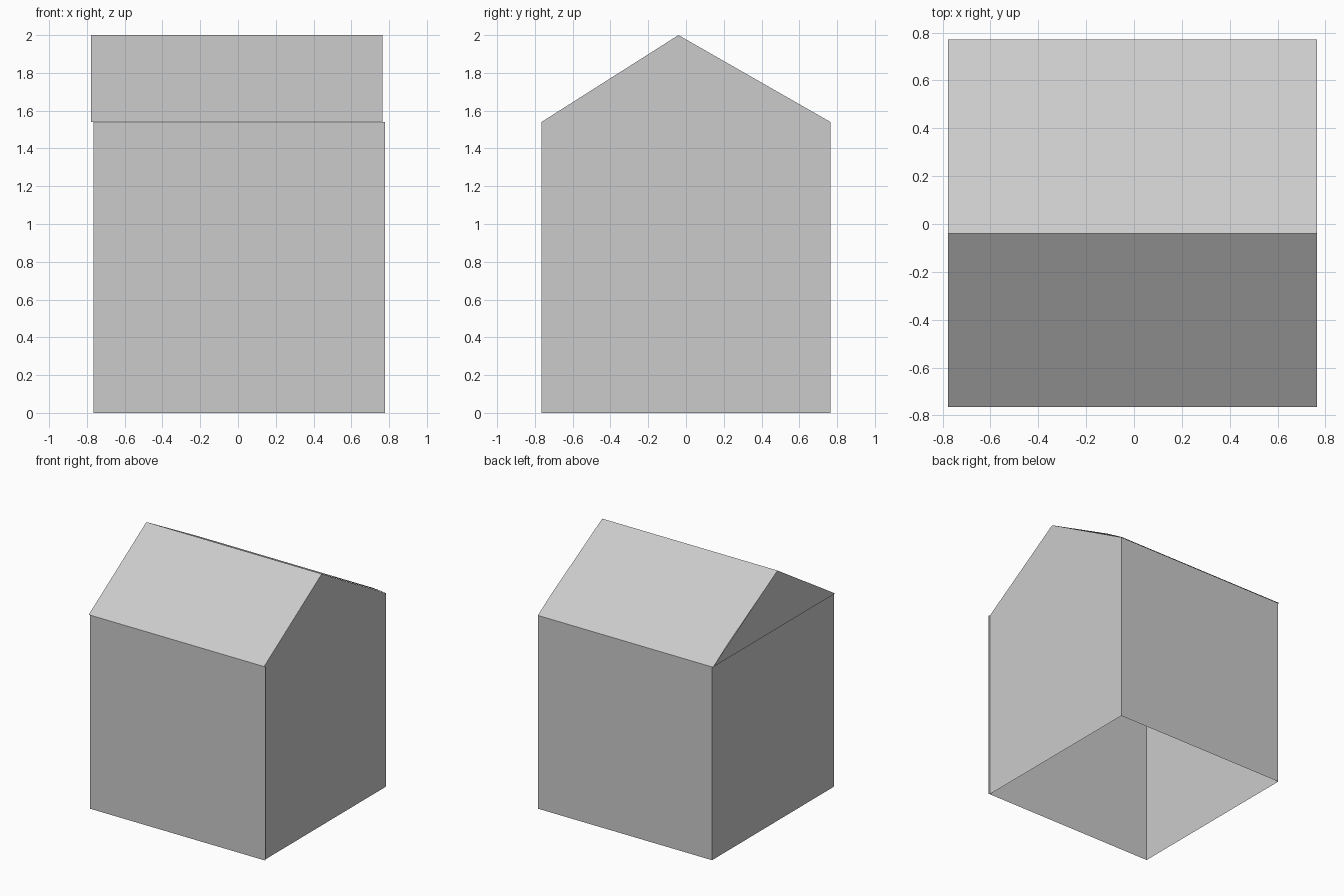
import bpy, bmesh

if "Cube" in bpy.data.objects:
    bpy.data.objects.remove(bpy.data.objects["Cube"])

W = 0.765            # half width of the walls
EAVE, RIDGE_Y, TOP = 1.54, -0.04, 2.0


def panel(name, rings):
    """Flat open panels: each ring is one polygon, shared corners are welded."""
    bm = bmesh.new()
    for ring in rings:
        bm.faces.new([bm.verts.new(p) for p in ring])
    bmesh.ops.remove_doubles(bm, verts=bm.verts, dist=1e-5)
    me = bpy.data.meshes.new(name)
    bm.to_mesh(me)
    bm.free()
    ob = bpy.data.objects.new(name, me)
    bpy.context.collection.objects.link(ob)
    return ob


def long_wall(name, y, x0, x1):
    ring = [(x0, y, 0), (x1, y, 0), (x1, y, EAVE), (x0, y, EAVE)]
    panel(name, [ring if y < 0 else ring[::-1]])


# front and back walls, open at the bottom
long_wall("front_wall", -W, -W, 0.778)
long_wall("back_wall", W, -W, W)

# right wall runs up into its gable in one plane
panel("right_wall", [[(W, -W, 0), (W, W, 0), (W, W, EAVE),
                      (W, RIDGE_Y, TOP), (W, -W, EAVE)]])

# left wall, with a separate gable set slightly outside it
panel("left_wall", [[(-W, W, 0), (-W, -W, 0), (-W, -W, EAVE), (-W, W, EAVE)]])
panel("left_gable", [[(-0.776, W, EAVE), (-0.776, -W, EAVE), (-0.776, RIDGE_Y, TOP)]])

# roof: two halves along x, the back slope bulging very slightly
profile = [(-W, EAVE), (RIDGE_Y, TOP), (0.6, 1.645), (0.77, EAVE)]
for name, x0, x1 in (("roof_left", -0.778, -0.005), ("roof_right", -0.005, W)):
    panel(name, [[(x0, a[0], a[1]), (x1, a[0], a[1]), (x1, b[0], b[1]), (x0, b[0], b[1])]
                 for a, b in zip(profile, profile[1:])])
